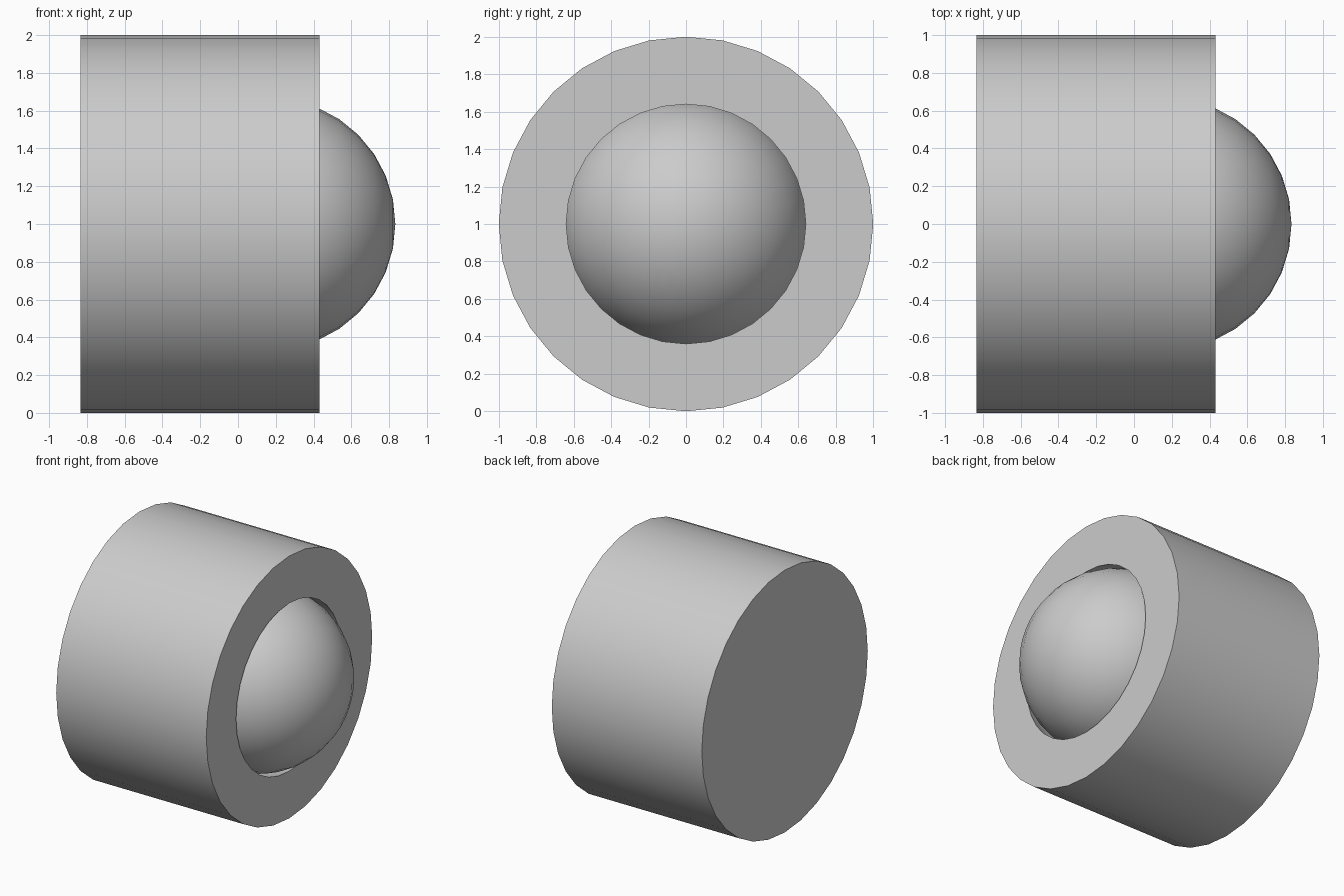
import bpy, bmesh, math
from mathutils import Matrix, Vector

cube = bpy.data.objects.get("Cube")
if cube:
    bpy.data.objects.remove(cube, do_unlink=True)

SIDES = 32
BACK, FACE, TIP = -0.833, 0.432, 0.833
BALL_R, HOLE_R = 0.667, 0.64
CENTRE = TIP - BALL_R

grey = bpy.data.materials.new("light grey")
grey.use_nodes = True
grey.diffuse_color = (0.6, 0.6, 0.6, 1)
grey.node_tree.nodes["Principled BSDF"].inputs["Base Color"].default_value = (0.6, 0.6, 0.6, 1)


def lathe(name, profile):
    """Spin (x, radius) points around the horizontal axis at z = 1."""
    bm = bmesh.new()
    verts = [bm.verts.new((x, 0, r)) for x, r in profile]
    edges = [bm.edges.new(pair) for pair in zip(verts, verts[1:])]
    bmesh.ops.spin(bm, geom=verts + edges, cent=(0, 0, 0), axis=(1, 0, 0),
                   angle=math.tau, steps=SIDES, use_merge=False)
    bmesh.ops.remove_doubles(bm, verts=bm.verts, dist=1e-4)
    bmesh.ops.dissolve_degenerate(bm, edges=bm.edges, dist=1e-4)
    bmesh.ops.recalc_face_normals(bm, faces=bm.faces)
    bmesh.ops.transform(bm, matrix=Matrix.Translation(Vector((0, 0, 1))), verts=bm.verts)
    mesh = bpy.data.meshes.new(name)
    bm.to_mesh(mesh)
    bm.free()
    mesh.materials.append(grey)
    obj = bpy.data.objects.new(name, mesh)
    bpy.context.collection.objects.link(obj)
    bpy.ops.object.select_all(action="DESELECT")
    obj.select_set(True)
    bpy.context.view_layer.objects.active = obj
    bpy.ops.object.shade_smooth_by_angle(angle=math.radians(30))
    return obj


def arc(radius, start, steps):
    """Profile arc around the ball centre, from an angle back to the rear pole."""
    angles = [start + (math.pi - start) * i / steps for i in range(steps + 1)]
    return [(CENTRE + radius * math.cos(a), radius * math.sin(a)) for a in angles]


# Round housing with a spherical socket slightly larger than the ball
socket_r = math.hypot(HOLE_R, FACE - CENTRE)
mouth = math.atan2(HOLE_R, FACE - CENTRE)
lathe("socket_housing", [(BACK, 0), (BACK, 1), (FACE, 1)] + arc(socket_r, mouth, 12))

# Ball held in the socket
lathe("ball", arc(BALL_R, 0, SIDES // 2))
